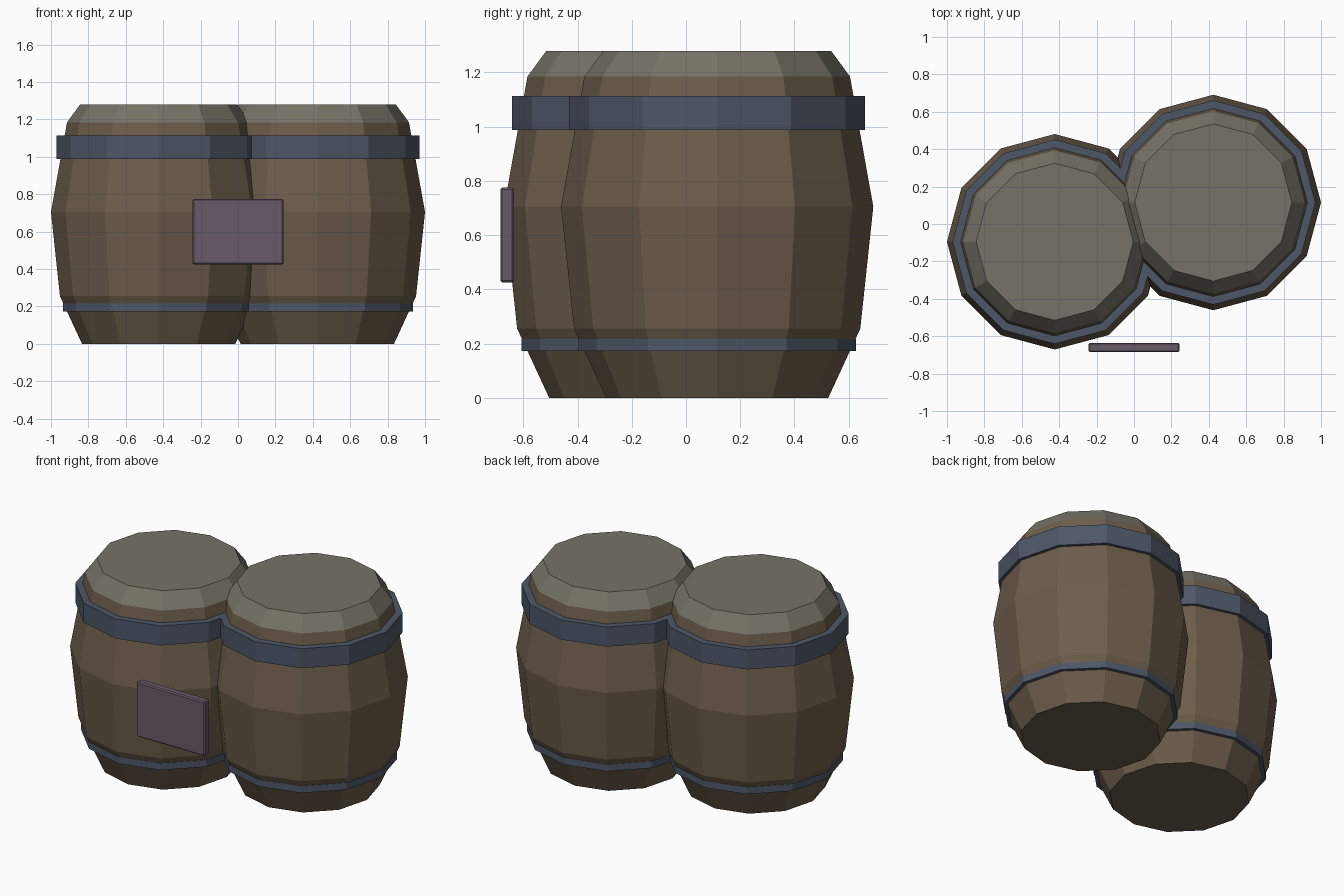
import bpy, bmesh
from math import sin, cos, tau

if "Cube" in bpy.data.objects:
    bpy.data.objects.remove(bpy.data.objects["Cube"])

SIDES = 12


def material(name, rgb):
    m = bpy.data.materials.new(name)
    m.diffuse_color = (*rgb, 1)
    m.use_nodes = True
    m.node_tree.nodes["Principled BSDF"].inputs["Base Color"].default_value = m.diffuse_color
    return m


wood = material("wood", (0.15, 0.11, 0.07))
lid_wood = material("lid_wood", (0.18, 0.17, 0.135))
iron = material("iron", (0.075, 0.095, 0.135))
plaque_paint = material("plaque_paint", (0.14, 0.10, 0.14))


def finish(bm, name, mat, location):
    bmesh.ops.recalc_face_normals(bm, faces=bm.faces)
    mesh = bpy.data.meshes.new(name)
    bm.to_mesh(mesh)
    bm.free()
    mesh.materials.append(mat)
    obj = bpy.data.objects.new(name, mesh)
    obj.location = location
    bpy.context.collection.objects.link(obj)
    return obj


def lathe(name, profile, mat, location, cap_bottom=False, cap_top=False, closed=False):
    """Turn a (radius, z) profile into a 12-sided solid of revolution."""
    bm = bmesh.new()
    rings = [[bm.verts.new((r * cos(tau * i / SIDES), r * sin(tau * i / SIDES), z))
              for i in range(SIDES)] for r, z in profile]
    pairs = list(zip(rings, rings[1:]))
    if closed:
        pairs.append((rings[-1], rings[0]))
    for a, b in pairs:
        for i in range(SIDES):
            j = (i + 1) % SIDES
            bm.faces.new((a[i], a[j], b[j], b[i]))
    if cap_bottom:
        bm.faces.new(rings[0][::-1])
    if cap_top:
        bm.faces.new(rings[-1])
    return finish(bm, name, mat, location)


def hoop(name, r_in, r_out, z0, z1, location):
    lathe(name, [(r_in, z0), (r_out, z0), (r_out, z1), (r_in, z1)],
          iron, location, closed=True)


# Two overlapping barrels
for side, x, y in (("left", -0.424, -0.095), ("right", 0.424, 0.115)):
    spot = (x, y, 0)
    # Bulging staves with closed bottom
    lathe(f"{side}_barrel_body",
          [(0.41, 0), (0.528, 0.255), (0.576, 0.705), (0.49, 1.185)],
          wood, spot, cap_bottom=True)
    # Chamfered lid
    lathe(f"{side}_barrel_lid", [(0.49, 1.185), (0.42, 1.28)],
          lid_wood, spot, cap_top=True)
    # Iron hoops
    hoop(f"{side}_upper_hoop", 0.495, 0.546, 0.988, 1.113, spot)
    hoop(f"{side}_lower_hoop", 0.48, 0.512, 0.172, 0.216, spot)

# Plaque on the front
bm = bmesh.new()
bmesh.ops.create_cube(bm, size=1)
bmesh.ops.scale(bm, vec=(0.486, 0.05, 0.35), verts=bm.verts)
bmesh.ops.bevel(bm, geom=bm.edges[:], offset=0.007, segments=1, affect='EDGES')
finish(bm, "front_plaque", plaque_paint, (0, -0.66, 0.60))
